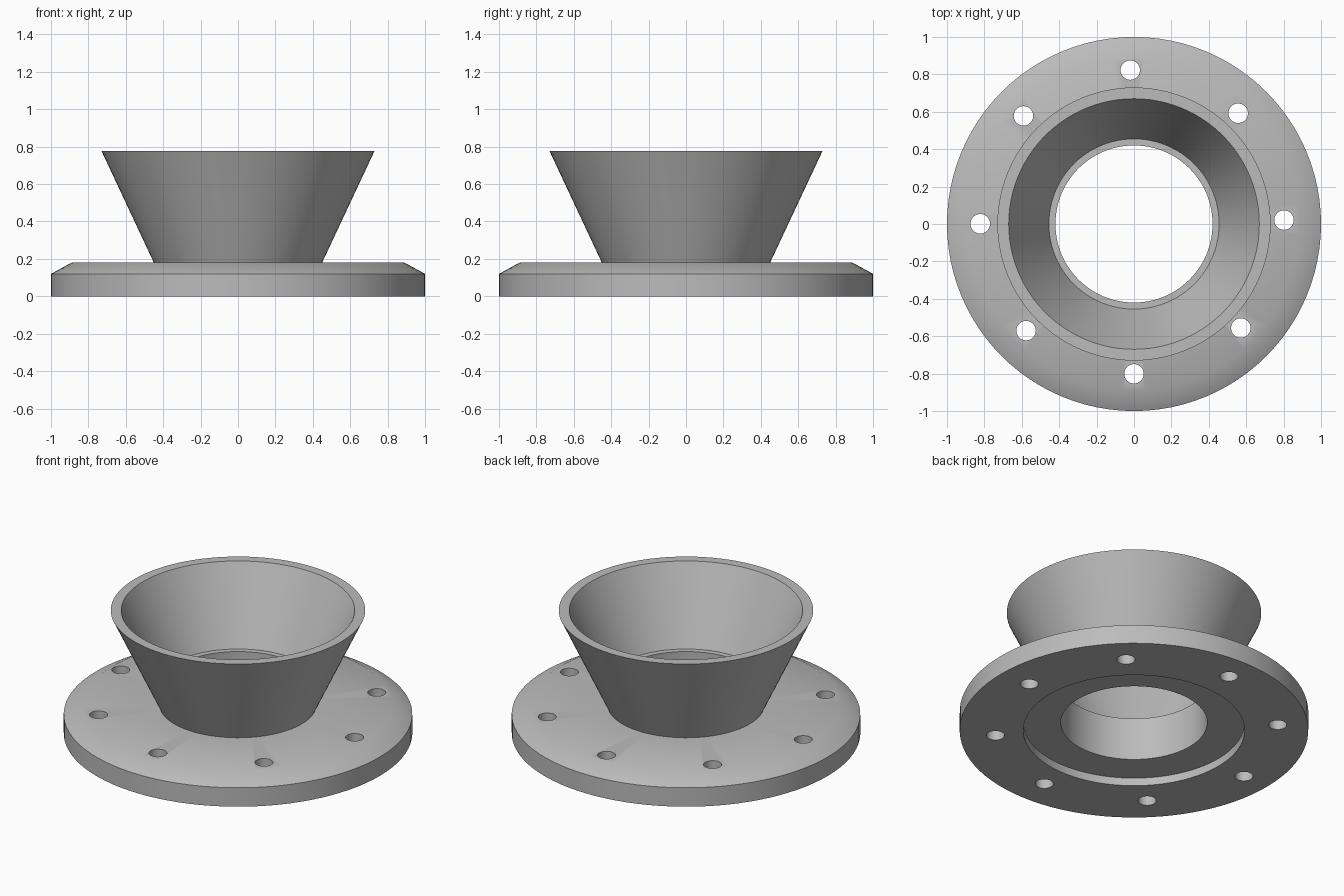
import bpy
import bmesh
from math import cos, sin, pi, radians

cube = bpy.data.objects.get("Cube")
if cube:
    bpy.data.objects.remove(cube, do_unlink=True)

SIDES = 96

# One grey metal for the whole casting
grey = bpy.data.materials.new("grey_metal")
grey.use_nodes = True
colour = (0.5, 0.5, 0.5, 1)
grey.diffuse_color = colour
grey.node_tree.nodes["Principled BSDF"].inputs["Base Color"].default_value = colour


def finish(name, bm):
    """Turn a bmesh into a grey object in the scene."""
    bmesh.ops.recalc_face_normals(bm, faces=bm.faces)
    mesh = bpy.data.meshes.new(name)
    bm.to_mesh(mesh)
    bm.free()
    mesh.materials.append(grey)
    obj = bpy.data.objects.new(name, mesh)
    bpy.context.collection.objects.link(obj)
    return obj


def lathe(name, profile):
    """Turn a closed (radius, height) profile around z."""
    bm = bmesh.new()
    rings = []
    for i in range(SIDES):
        a = 2 * pi * i / SIDES
        rings.append([bm.verts.new((r * cos(a), r * sin(a), z)) for r, z in profile])
    n = len(profile)
    for i in range(SIDES):
        here, there = rings[i], rings[(i + 1) % SIDES]
        for j in range(n):
            k = (j + 1) % n
            bm.faces.new((here[j], there[j], there[k], here[k]))
    return finish(name, bm)


# Flange with a recessed underside and a chamfered rim, rising into the funnel
body = lathe("flanged_funnel", [
    (0.42, 0.05), (0.635, 0.05), (0.635, 0),         # recess below
    (1, 0), (1, 0.12), (0.89, 0.18),                 # rim and chamfer
    (0.45, 0.18), (0.73, 0.777),                     # funnel outside
    (0.67, 0.777), (0.455, 0.32), (0.42, 0.32),      # funnel inside and ledge
])

# Eight bolt holes on a slightly offset circle
bm = bmesh.new()
for i in range(8):
    a = i * pi / 4 + radians(0.7)
    hole = bmesh.ops.create_cone(bm, cap_ends=True, segments=32,
                                 radius1=0.052, radius2=0.052, depth=1)
    bmesh.ops.translate(bm, verts=hole["verts"],
                        vec=(0.812 * cos(a) - 0.01, 0.812 * sin(a) + 0.011, 0))
cutter = finish("bolt_hole_cutter", bm)
cutter.hide_render = True

# Cut the holes, then remove the cutter
bpy.ops.object.select_all(action="DESELECT")
bpy.context.view_layer.objects.active = body
body.select_set(True)
cut = body.modifiers.new("bolt_holes", "BOOLEAN")
cut.operation = "DIFFERENCE"
cut.solver = "EXACT"
cut.object = cutter
bpy.ops.object.modifier_apply(modifier=cut.name)
bpy.data.objects.remove(cutter, do_unlink=True)

bpy.ops.object.shade_smooth_by_angle(angle=radians(30))
